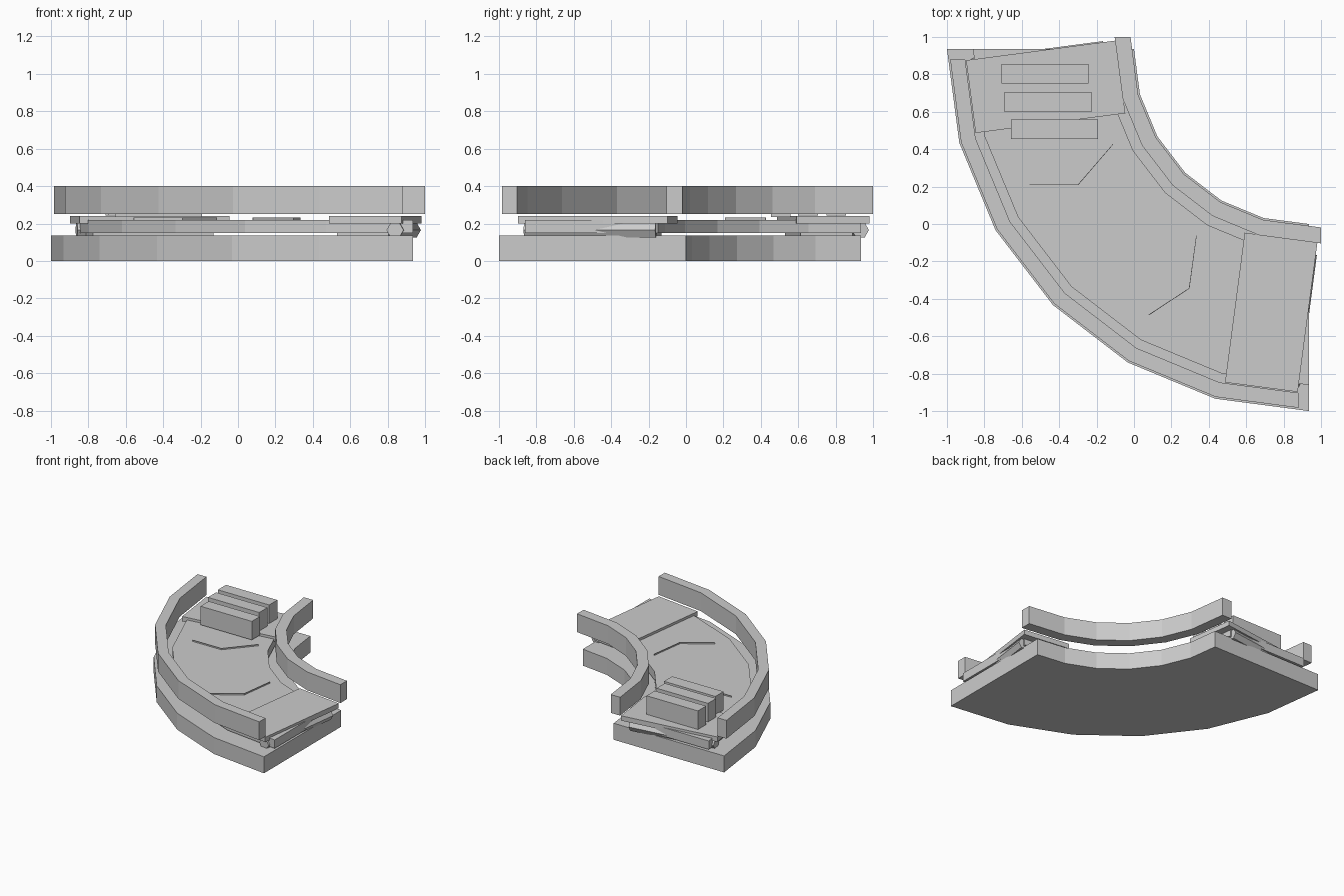
import bpy, bmesh, math
from mathutils import Vector

if "Cube" in bpy.data.objects:
    bpy.data.objects.remove(bpy.data.objects["Cube"])

C = 0.935          # centre of the bend (x = y)
SEG = 6            # 15 degree facets


def polar(r, deg):
    a = math.radians(deg)
    return Vector((C + r * math.cos(a), C + r * math.sin(a)))


def prism(name, outline, z0, z1):
    """Extrude a 2D outline from z0 to z1."""
    bm = bmesh.new()
    face = bm.faces.new([bm.verts.new((p[0], p[1], z0)) for p in outline])
    ext = bmesh.ops.extrude_face_region(bm, geom=[face])
    for v in ext["geom"]:
        if isinstance(v, bmesh.types.BMVert):
            v.co.z = z1
    bmesh.ops.recalc_face_normals(bm, faces=bm.faces[:])
    mesh = bpy.data.meshes.new(name)
    bm.to_mesh(mesh)
    bm.free()
    ob = bpy.data.objects.new(name, mesh)
    bpy.context.collection.objects.link(ob)
    return ob


def arc(r, end=C):
    """Faceted quarter arc whose ends are trimmed or extended to a straight cut."""
    pts = [polar(r, 180 + 90 * i / SEG) for i in range(SEG + 1)]
    a, b = pts[0], pts[1]
    x = a.x + (b.x - a.x) * (end - a.y) / (b.y - a.y)
    pts[0], pts[-1] = Vector((x, end)), Vector((end, x))
    return pts


def bend(name, r0, r1, z0, z1, end=C):
    return prism(name, arc(r0, end) + arc(r1, end)[::-1], z0, z1)


# Base, belt and side rails
bend("base", 0.935, 1.935, 0.0, 0.135)
bend("belt", 1.085, 1.796, 0.15, 0.22)
bend("inner_rail", 0.945, 1.03, 0.25, 0.40, 1.0)
bend("outer_rail", 1.845, 1.925, 0.25, 0.40, 0.88)

# Parts at both ends of the belt
for tag, mid, s in (("back", 187.5, 1), ("right", 262.5, -1)):
    a = math.radians(mid)
    e = Vector((math.cos(a), math.sin(a)))
    t = Vector((-e.y, e.x)) * s
    o = Vector((C, C))

    def quad(e0, e1, t0, t1):
        return [o + e * i + t * j for i, j in ((e0, t0), (e1, t0), (e1, t1), (e0, t1))]

    # Cover plate and support pad
    prism("end_plate_" + tag, quad(1.018, 1.825, -0.18, 0.212), 0.20, 0.24)
    prism("support_pad_" + tag, quad(1.10, 1.75, -0.10, 0.18), 0.13, 0.16)

    # Six-sided roller, one corner pointing outwards
    p = o + e * 1.44 - t * 0.14
    bpy.ops.mesh.primitive_cylinder_add(vertices=6, radius=0.046, depth=0.71,
                                        location=(p.x, p.y, 0.165))
    roller = bpy.context.object
    roller.name = "roller_" + tag
    roller.rotation_mode = 'QUATERNION'
    turn = Vector((0, 0, 1)).rotation_difference(Vector((e.x, e.y, 0)))
    # Align the cylinder's first corner with the travel direction
    corner = turn @ Vector((0, 1, 0))
    axis = Vector((e.x, e.y, 0))
    want = Vector((-t.x, -t.y, 0))
    ang = math.atan2(corner.cross(want).dot(axis), corner.dot(want))
    from mathutils import Quaternion
    roller.rotation_quaternion = Quaternion(axis, ang) @ turn

# Thin bent direction fins on the belt
for n, deg in enumerate((206, 239)):
    pts = [polar(1.66, deg), polar(1.43, deg + 4.5), polar(1.165, deg)]
    back = [polar(1.66, deg - 0.15), polar(1.43, deg + 4.35), polar(1.165, deg - 0.15)]
    prism("direction_fin_%d" % (n + 1), pts + back[::-1], 0.21, 0.231)

# Three boxes riding on the belt
for n, (x, y, z) in enumerate(((-0.475, 0.803, 0.243), (-0.46, 0.652, 0.243),
                               (-0.425, 0.507, 0.235))):
    w, d = 0.2325, 0.053
    prism("carried_box_%d" % (n + 1),
          [(x - w, y - d), (x + w, y - d), (x + w, y + d), (x - w, y + d)], z, z + 0.152)
